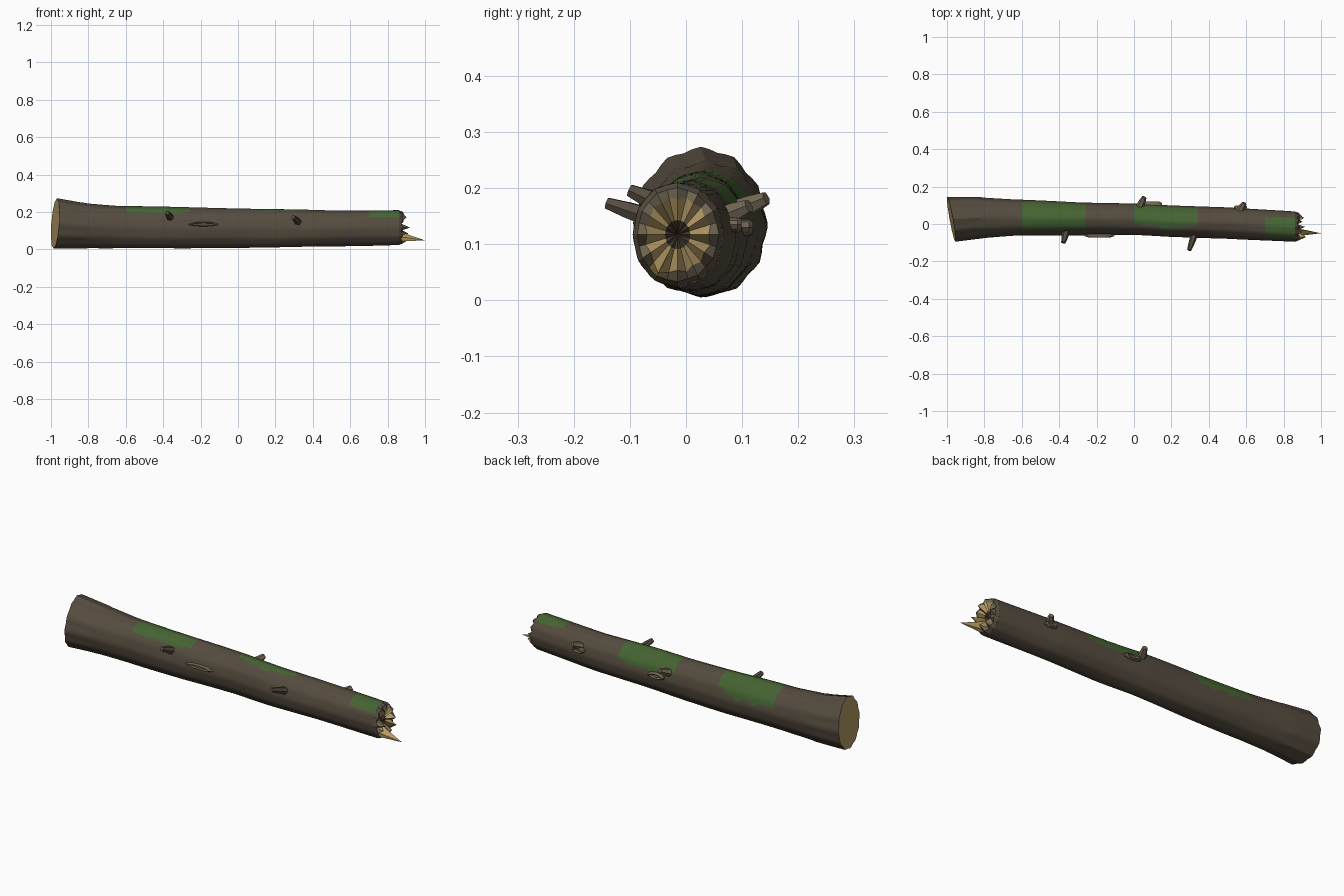
import bpy, bmesh, math, random
from mathutils import Vector

if "Cube" in bpy.data.objects:
    bpy.data.objects.remove(bpy.data.objects["Cube"])
random.seed(4)


def mat(name, r, g, b):
    m = bpy.data.materials.new(name)
    m.diffuse_color = [(c / 255) ** 2.2 for c in (r, g, b)] + [1]
    m.use_nodes = True
    m.node_tree.nodes["Principled BSDF"].inputs["Base Color"].default_value = m.diffuse_color
    return m


BARK = mat("bark", 86, 77, 65)
MOSS = mat("moss green", 72, 100, 54)
WOOD = mat("pale wood", 180, 153, 100)
KNOT = mat("weathered knot", 112, 102, 84)
CORE = mat("dark core", 70, 60, 46)

# trunk stations: x, centre y, centre z, half width, half height
STATIONS = [(-1.0, .026, .138, .117, .131), (-.85, .034, .129, .110, .120),
            (-.65, .034, .121, .096, .112), (-.3, .028, .115, .087, .109),
            (0, .026, .115, .083, .104), (.2, .014, .113, .083, .101),
            (.5, .006, .112, .083, .095), (.86, -.015, .117, .080, .092)]
SEG = 48


def section(x):
    for a, b in zip(STATIONS, STATIONS[1:]):
        if x <= b[0] or b is STATIONS[-1]:
            t = max(0, min(1, (x - a[0]) / (b[0] - a[0])))
            return [p + (q - p) * t for p, q in zip(a[1:], b[1:])]


def point(x, ang, scale=1.0):
    cy, cz, ry, rz = section(x)
    lobe = abs(((ang * 12 / math.tau) % 1) * 2 - 1) * 2 - 1
    s = scale * (1 + lobe * (.025 if x < -.8 else .012) + .012 * math.sin(3 * ang + 9 * x))
    y, z = math.cos(ang) * ry * s, math.sin(ang) * rz * s
    # the sawn butt leans
    lean = max(0, 1 - (x + 1) / .2) * (.023 - .18 * y + .07 * z)
    return Vector((x + lean, cy + y, cz + z))


def finish(name, bm, mats, angle=30):
    bmesh.ops.recalc_face_normals(bm, faces=bm.faces)
    me = bpy.data.meshes.new(name)
    bm.to_mesh(me)
    bm.free()
    ob = bpy.data.objects.new(name, me)
    bpy.context.collection.objects.link(ob)
    for m in mats:
        me.materials.append(m)
    bpy.ops.object.select_all(action='DESELECT')
    ob.select_set(True)
    bpy.context.view_layer.objects.active = ob
    bpy.ops.object.shade_smooth_by_angle(angle=math.radians(angle))
    return ob


def bridge(bm, a, b, index=0):
    n = len(a)
    for i in range(n):
        f = bm.faces.new((a[i], a[(i + 1) % n], b[(i + 1) % n], b[i]))
        f.material_index = index


# moss patches: start x, end x, start angle, end angle
PATCHES = [(-.61, -.26, 12, 137), (.01, .34, 12, 115), (.70, .90, 52, 142)]


def mossy(x, deg):
    x = math.floor(x / .05) * .05 + .025
    for x0, x1, a0, a1 in PATCHES:
        u = (2 * x - x0 - x1) / (x1 - x0)
        v = (2 * deg - a0 - a1) / (a1 - a0)
        if abs(u) ** 5 + abs(v) ** 4 < 1 + .15 * math.sin(x * 60 + deg):
            return True
    return False


# trunk with moss chosen by position and direction
bm = bmesh.new()
N = 93
xs = [-1 + 1.86 * i / N for i in range(N + 1)]
rings = [[bm.verts.new(point(x, math.tau * k / SEG)) for k in range(SEG)] for x in xs]
for i in range(N):
    for k in range(SEG):
        j = (k + 1) % SEG
        f = bm.faces.new((rings[i][k], rings[i][j], rings[i + 1][j], rings[i + 1][k]))
        f.material_index = int(mossy((xs[i] + xs[i + 1]) / 2, (k + .5) * 360 / SEG))
finish("trunk", bm, [BARK, MOSS])

# sawn butt
bm = bmesh.new()
bm.faces.new([bm.verts.new(point(-1, math.tau * k / SEG)) for k in range(SEG)])
finish("sawn_end", bm, [WOOD])

# broken end: twelve splinters around a hollow
bm = bmesh.new()
C = 24
TIPS = [.90, .885, .895, .89, .90, .885, .92, .90, 1.0, .915, .90, .91]


def splinter_ring(fx, scale):
    return [bm.verts.new(point(.86, math.tau * k / C, scale(k)) +
                         Vector((fx(k) - .86, 0, 0))) for k in range(C)]


def is_long(k):
    return k in (15, 16, 17)


base = splinter_ring(lambda k: .86, lambda k: 1.0)
rim = splinter_ring(lambda k: .872 if k % 2 else .882, lambda k: .9)
tips = splinter_ring(lambda k: .868 if k % 2 else TIPS[k // 2],
                     lambda k: .76 if k % 2 else (.84 if k == 16 else .68))
inner = splinter_ring(lambda k: .86 if k % 2 else .868, lambda k: .28)
bridge(bm, base, rim, 0)
bridge(bm, rim, tips, 1)
bridge(bm, tips, inner, 2)
mid = bm.verts.new(Vector((.845, -.015, .117)))
for k in range(C):
    bm.faces.new((inner[k], inner[(k + 1) % C], mid)).material_index = 3
for f in bm.faces:
    if f.material_index == 1 and any(v is tips[16] for v in f.verts):
        f.material_index = 2
finish("broken_end", bm, [BARK, KNOT, WOOD, CORE], 10)


# branch stubs: tapered six-sided pegs
def stub(name, start, end, r, material):
    a, b = Vector(start), Vector(end)
    q = (b - a).to_track_quat('Z', 'Y')
    bm = bmesh.new()
    loops = []
    for t, s in ((0, 1.25), (.6, 1), (1, .7)):
        loops.append([bm.verts.new(a.lerp(b, t) + q @ Vector(
            (r * s * math.cos(math.tau * k / 6), r * s * math.sin(math.tau * k / 6), 0)))
            for k in range(6)])
    for p, n in zip(loops, loops[1:]):
        bridge(bm, p, n)
    bm.faces.new(loops[0])
    bm.faces.new(loops[-1])
    finish(name, bm, [material])


stub("front_stub_left", (-.36, -.03, .165), (-.378, -.10, .196), .017, BARK)
stub("front_stub_right", (.325, -.05, .143), (.295, -.14, .173), .016, BARK)
stub("back_stub_middle", (.025, .08, .155), (.055, .143, .182), .018, KNOT)
stub("back_stub_right", (.56, .06, .145), (.59, .112, .168), .018, KNOT)


# bark knots: raised long ovals with a sunken middle
def knot(name, x, y, z, length, height, side):
    bm = bmesh.new()
    loops = []
    for s, d in ((1, -.02), (1, .004), (.75, .011), (.45, .003)):
        loops.append([bm.verts.new((x + length * s * math.cos(math.tau * k / 12),
                                    y + side * d,
                                    z + height * s * math.sin(math.tau * k / 12)))
                      for k in range(12)])
    for p, n in zip(loops, loops[1:]):
        bridge(bm, p, n)
    bm.faces.new(loops[0])
    bm.faces.new(loops[-1])
    finish(name, bm, [KNOT])


knot("front_knot", -.185, -.06, .135, .082, .012, -1)
knot("back_knot", .10, .108, .13, .05, .015, 1)
knot("back_knot_small", .57, .088, .135, .035, .015, 1)
